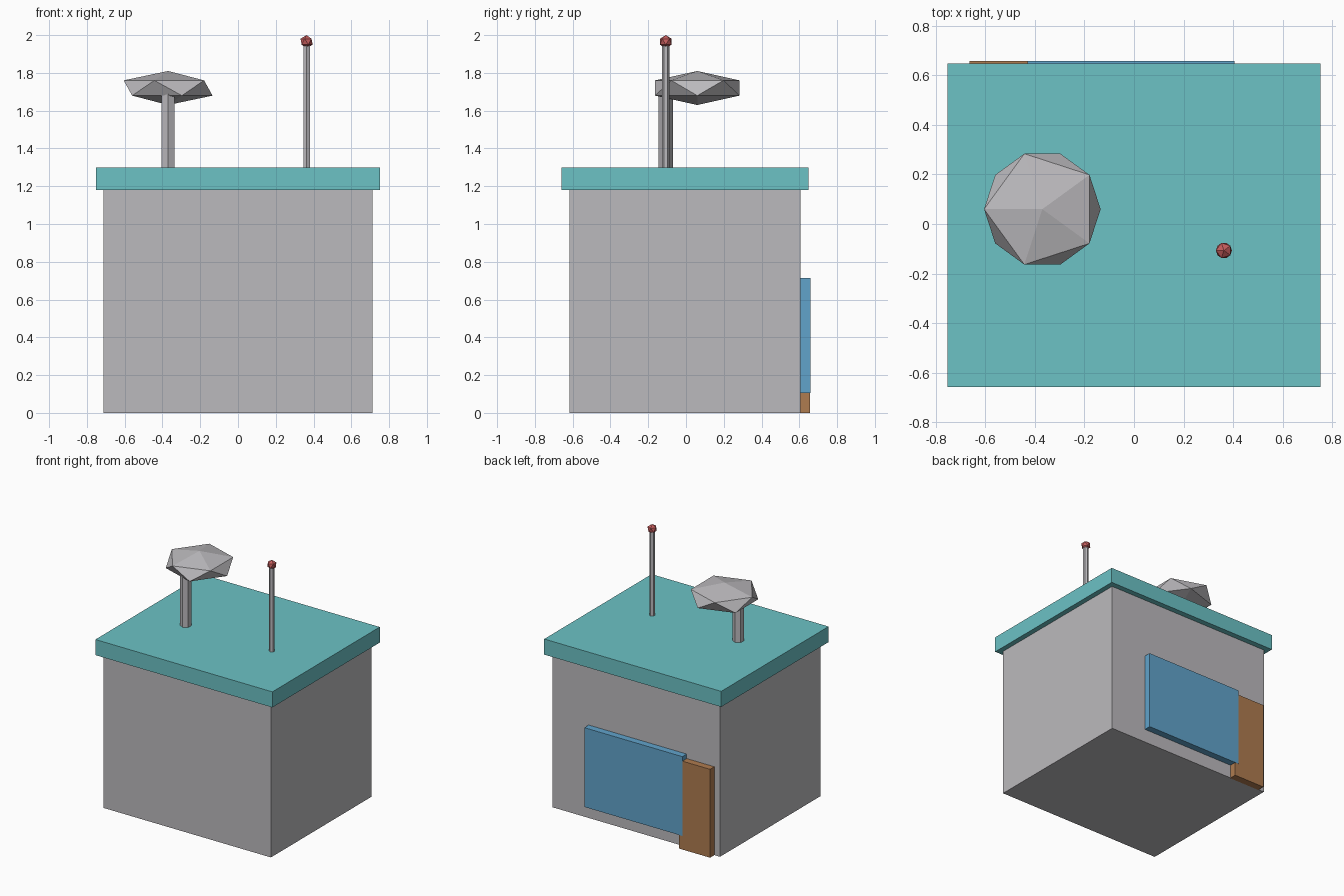
import bpy
import math

cube = bpy.data.objects.get("Cube")
if cube:
    bpy.data.objects.remove(cube, do_unlink=True)


def material(name, r, g, b):
    mat = bpy.data.materials.new(name)
    mat.use_nodes = True
    mat.diffuse_color = (r, g, b, 1)
    mat.node_tree.nodes["Principled BSDF"].inputs["Base Color"].default_value = (r, g, b, 1)
    return mat


grey = material("grey", 0.50, 0.49, 0.51)
teal = material("teal", 0.15, 0.54, 0.56)
blue = material("blue", 0.12, 0.37, 0.60)
brown = material("brown", 0.43, 0.20, 0.08)
red = material("red", 0.56, 0.11, 0.11)


def finish(name, mat):
    obj = bpy.context.object
    obj.name = name
    obj.data.materials.append(mat)
    return obj


def box(name, mat, low, high):
    centre = [(a + b) / 2 for a, b in zip(low, high)]
    bpy.ops.mesh.primitive_cube_add(size=1, location=centre)
    obj = finish(name, mat)
    obj.scale = [b - a for a, b in zip(low, high)]
    return obj


def post(name, mat, x, y, radius, bottom, top):
    bpy.ops.mesh.primitive_cylinder_add(
        vertices=6, radius=radius, depth=top - bottom, location=(x, y, (bottom + top) / 2))
    return finish(name, mat)


def faceted_ball(name, mat, centre, radius, half_height):
    bpy.ops.mesh.primitive_ico_sphere_add(
        subdivisions=1, radius=1, location=centre, rotation=(0, 0, math.pi))
    obj = finish(name, mat)
    obj.scale = (radius, radius, half_height)
    return obj


# Building body and overhanging roof slab
box("walls", grey, (-0.713, -0.618, 0), (0.713, 0.605, 1.18))
box("roof", teal, (-0.753, -0.658, 1.18), (0.753, 0.648, 1.30))

# Window and door on the back wall
box("window", blue, (-0.43, 0.60, 0.105), (0.405, 0.658, 0.715))
box("door", brown, (-0.665, 0.60, 0), (-0.40, 0.657, 0.68))

# Dish on its post
post("dish_post", grey, -0.37, -0.107, 0.039, 1.30, 1.69)
faceted_ball("dish", grey, (-0.37, 0.06, 1.72), 0.263, 0.09)

# Antenna with a red beacon
post("antenna", grey, 0.363, -0.107, 0.02, 1.30, 1.96)
faceted_ball("beacon", red, (0.363, -0.107, 1.965), 0.036, 0.035)
